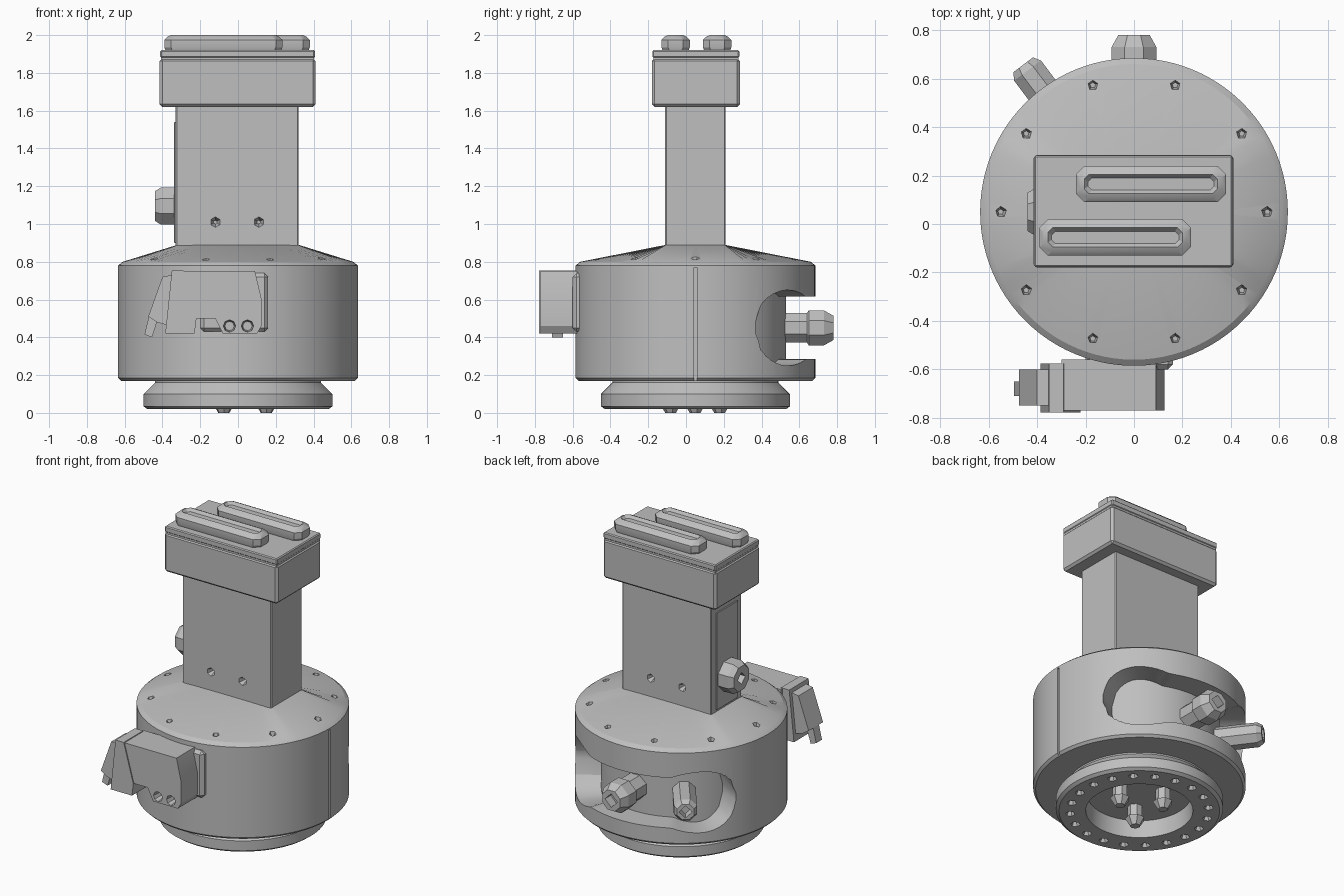
import bpy, bmesh
from math import sin, cos, radians, pi
from mathutils import Matrix, Vector

if "Cube" in bpy.data.objects:
    bpy.data.objects.remove(bpy.data.objects["Cube"])

mat = bpy.data.materials.new("machined grey")
mat.use_nodes = True
GREY = (0.52, 0.52, 0.52, 1)
mat.diffuse_color = GREY
mat.node_tree.nodes["Principled BSDF"].inputs["Base Color"].default_value = GREY

CY = 0.05  # depth of the main axis
parts = []


def finish(name, bm):
    bmesh.ops.recalc_face_normals(bm, faces=bm.faces)
    me = bpy.data.meshes.new(name)
    bm.to_mesh(me)
    bm.free()
    me.materials.append(mat)
    ob = bpy.data.objects.new(name, me)
    bpy.context.collection.objects.link(ob)
    parts.append(ob)
    return ob


def add_box(bm, x, y, z, bevel=0.0):
    size = Vector((x[1] - x[0], y[1] - y[0], z[1] - z[0]))
    mid = Vector((x[0] + x[1], y[0] + y[1], z[0] + z[1])) / 2
    m = Matrix.Translation(mid) @ Matrix.Diagonal((*size, 1))
    vs = bmesh.ops.create_cube(bm, size=1, matrix=m)["verts"]
    if bevel:
        es = list({e for v in vs for e in v.link_edges})
        bmesh.ops.bevel(bm, geom=es, offset=bevel, segments=1, affect='EDGES')


def box(name, x, y, z, bevel=0.0):
    bm = bmesh.new()
    add_box(bm, x, y, z, bevel)
    return finish(name, bm)


def add_cone(bm, start, direction, r1, r2, length, n):
    d = Vector(direction).normalized()
    m = (Matrix.Translation(Vector(start) + d * length / 2)
         @ d.to_track_quat('Z', 'Y').to_matrix().to_4x4())
    bmesh.ops.create_cone(bm, cap_ends=True, segments=n, radius1=r1, radius2=r2,
                          depth=length, matrix=m)


def loft(name, rings, caps=True):
    """Skin a list of equally long point rings."""
    bm = bmesh.new()
    vr = [[bm.verts.new(p) for p in r] for r in rings]
    n = len(vr[0])
    for a, b in zip(vr, vr[1:]):
        for i in range(n):
            j = (i + 1) % n
            bm.faces.new((a[i], a[j], b[j], b[i]))
    if caps:
        bm.faces.new(vr[0])
        bm.faces.new(vr[-1])
    return finish(name, bm)


def circle(r, z, n=96):
    return [(r * cos(2 * pi * i / n), CY + r * sin(2 * pi * i / n), z) for i in range(n)]


def cut(target, cutter):
    mod = target.modifiers.new("cut", 'BOOLEAN')
    mod.operation = 'DIFFERENCE'
    mod.solver = 'EXACT'
    mod.object = cutter
    bpy.context.view_layer.objects.active = target
    bpy.ops.object.modifier_apply(modifier=mod.name)
    parts.remove(cutter)
    bpy.data.objects.remove(cutter)


def polar(deg, r, z):
    a = radians(deg)
    return (r * cos(a), CY + r * sin(a), z)


# Base flange, recessed underneath
base = loft("base_flange", [circle(r, z) for r, z in (
    (0.31, 0.13), (0.32, 0.02), (0.48, 0.02), (0.5, 0.035), (0.5, 0.1),
    (0.44, 0.16), (0.44, 0.2))])
pits = bmesh.new()
for k in range(20):
    add_cone(pits, polar(18 * k + 9, 0.415, 0.01), (0, 0, 1), 0.034, 0.012, 0.045, 6)
cut(base, finish("flange_pits", pits))

# Contacts inside the recess
bm = bmesh.new()
for k in range(3):
    p = polar(120 * k, 0.15, 0.0)
    add_cone(bm, p, (0, 0, 1), 0.03, 0.06, 0.05, 7)
    add_cone(bm, (p[0], p[1], 0.05), (0, 0, 1), 0.045, 0.045, 0.1, 7)
finish("base_contacts", bm)


# Drum whose shoulder rises from a circle to the column's rectangle
def rect_ring(hx, hy, z, n=96):
    ring = []
    for i in range(n):
        c, s = cos(2 * pi * i / n), sin(2 * pi * i / n)
        t = min(hx / max(abs(c), 1e-6), hy / max(abs(s), 1e-6))
        ring.append((t * c, CY + t * s, z))
    return ring


drum = loft("drum", [circle(0.62, 0.17), circle(0.635, 0.185), circle(0.635, 0.78),
                     circle(0.61, 0.8), rect_ring(0.32, 0.155, 0.89)])

# Wide side opening with two round lobes
sections = []
first, last, steps = 30, 156, 42
for i in range(steps + 1):
    deg = first + (last - first) * i / steps
    near = min(deg - first, last - deg) / 20     # 0 at the ends, 1 at a lobe centre
    if near < 1:
        h = 0.025 + 0.175 * (1 - (1 - near) ** 2) ** 0.5
    else:
        h = 0.2 - 0.035 * min(1, (near - 1) * 1.2) ** 2
    sections.append([polar(deg, r, 0.45 + s * h) for r, s in
                     ((0.48, -1), (0.8, -1), (0.8, 1), (0.48, 1))])
cut(drum, loft("opening_cutter", sections))

# Shoulder screw pits and the split line
bm = bmesh.new()
for k in range(10):
    add_cone(bm, polar(36 * k, 0.55, 0.86), (0, 0, -1), 0.035, 0.012, 0.08, 5)
cut(drum, finish("shoulder_pits", bm))
cut(drum, box("split_cutter", (0.62, 0.7), (0.043, 0.057), (0.1, 0.77)))

# Column with small pits front and back
column = box("column", (-0.33, 0.32), (-0.11, 0.21), (0.8, 1.64), 0.006)
bm = bmesh.new()
for x in (-0.12, 0.11):
    add_cone(bm, (x, -0.12, 1.01), (0, 1, 0), 0.032, 0.01, 0.05, 6)
    add_cone(bm, (x, 0.22, 1.01), (0, -1, 0), 0.032, 0.01, 0.05, 6)
cut(column, finish("column_pits", bm))
box("column_side_plate", (-0.338, -0.329), (-0.06, 0.16), (0.9, 1.54), 0.002)

# Head block with a shadow groove under its lid
box("head_block", (-0.415, 0.41), (-0.18, 0.285), (1.62, 1.877), 0.014)
box("head_groove", (-0.408, 0.403), (-0.173, 0.278), (1.86, 1.89))
box("head_lid", (-0.412, 0.407), (-0.177, 0.282), (1.88, 1.92), 0.006)


# Top connectors: octagonal bars with a shallow hollow on top
def top_bar(name, x0, x1, y0, y1):
    def ring(d, z, c=0.035):
        a, b, e, f = x0 + d, x1 - d, y0 + d, y1 - d
        return [(a + c, e, z), (b - c, e, z), (b, e + c, z), (b, f - c, z),
                (b - c, f, z), (a + c, f, z), (a, f - c, z), (a, e + c, z)]
    loft(name, [ring(0.01, 1.91), ring(0.0, 1.935), ring(0.0, 1.975),
                ring(0.018, 1.992), ring(0.035, 2.0, 0.02), ring(0.05, 1.982, 0.015)])


top_bar("top_connector_back", -0.24, 0.38, 0.09, 0.24)
top_bar("top_connector_front", -0.39, 0.235, -0.13, 0.02)


# Knobs: shaft, faceted head and square socket
def knob(name, start, direction, stages, socket):
    d = Vector(direction).normalized()
    q = d.to_track_quat('Z', 'Y')
    rings = [[Vector(start) + d * t + q @ Vector((r * cos(pi * i / 4 + pi / 8),
              r * sin(pi * i / 4 + pi / 8), 0)) for i in range(8)] for t, r in stages]
    ob = loft(name, rings)
    bm = bmesh.new()
    add_cone(bm, Vector(start) + d * (stages[-1][0] + 0.02), -d, socket, socket, 0.08, 4)
    cut(ob, finish("socket_cutter", bm))


out = [(0, 0.085), (0.16, 0.085), (0.17, 0.1), (0.25, 0.1), (0.3, 0.07)]
knob("rear_knob", polar(90, 0.43, 0.45), (0, 1, 0), out, 0.045)
a = radians(127)
knob("rear_side_knob", polar(127, 0.45, 0.45), (cos(a), sin(a), 0),
     [(0, 0.075), (0.28, 0.075), (0.31, 0.055)], 0.04)
knob("column_knob", (-0.31, 0.05, 1.095), (-1, 0, 0),
     [(0, 0.105), (0.1, 0.105), (0.13, 0.085)], 0.04)


# Front plug: side profiles extruded in depth
def slab(name, pts, y0, y1):
    return loft(name, [[(x, y, z) for x, z in pts] for y in (y0, y1)])


body = slab("plug_body", [(-0.3, 0.75), (0.09, 0.75), (0.125, 0.6), (0.125, 0.46),
                          (0.1, 0.42), (-0.08, 0.42), (-0.12, 0.5), (-0.3, 0.5)],
            -0.77, -0.56)
bm = bmesh.new()
for x in (-0.045, 0.05):
    add_cone(bm, (x, -0.78, 0.46), (0, 1, 0), 0.034, 0.025, 0.07, 8)
cut(body, finish("plug_holes", bm))
slab("plug_collar", [(-0.35, 0.755), (-0.29, 0.755), (-0.22, 0.5), (-0.23, 0.42),
                     (-0.385, 0.42)], -0.777, -0.575)
slab("plug_tail", [(-0.4, 0.72), (-0.35, 0.73), (-0.36, 0.46), (-0.43, 0.48),
                   (-0.475, 0.51)], -0.75, -0.6)
slab("plug_pin", [(-0.47, 0.52), (-0.42, 0.51), (-0.455, 0.4), (-0.495, 0.415)],
     -0.71, -0.65)
box("plug_mount", (-0.2, 0.16), (-0.6, -0.5), (0.43, 0.74), 0.02)

# Shading
bpy.ops.object.select_all(action='DESELECT')
for ob in parts:
    ob.select_set(True)
bpy.context.view_layer.objects.active = parts[0]
bpy.ops.object.shade_smooth_by_angle(angle=radians(25))
